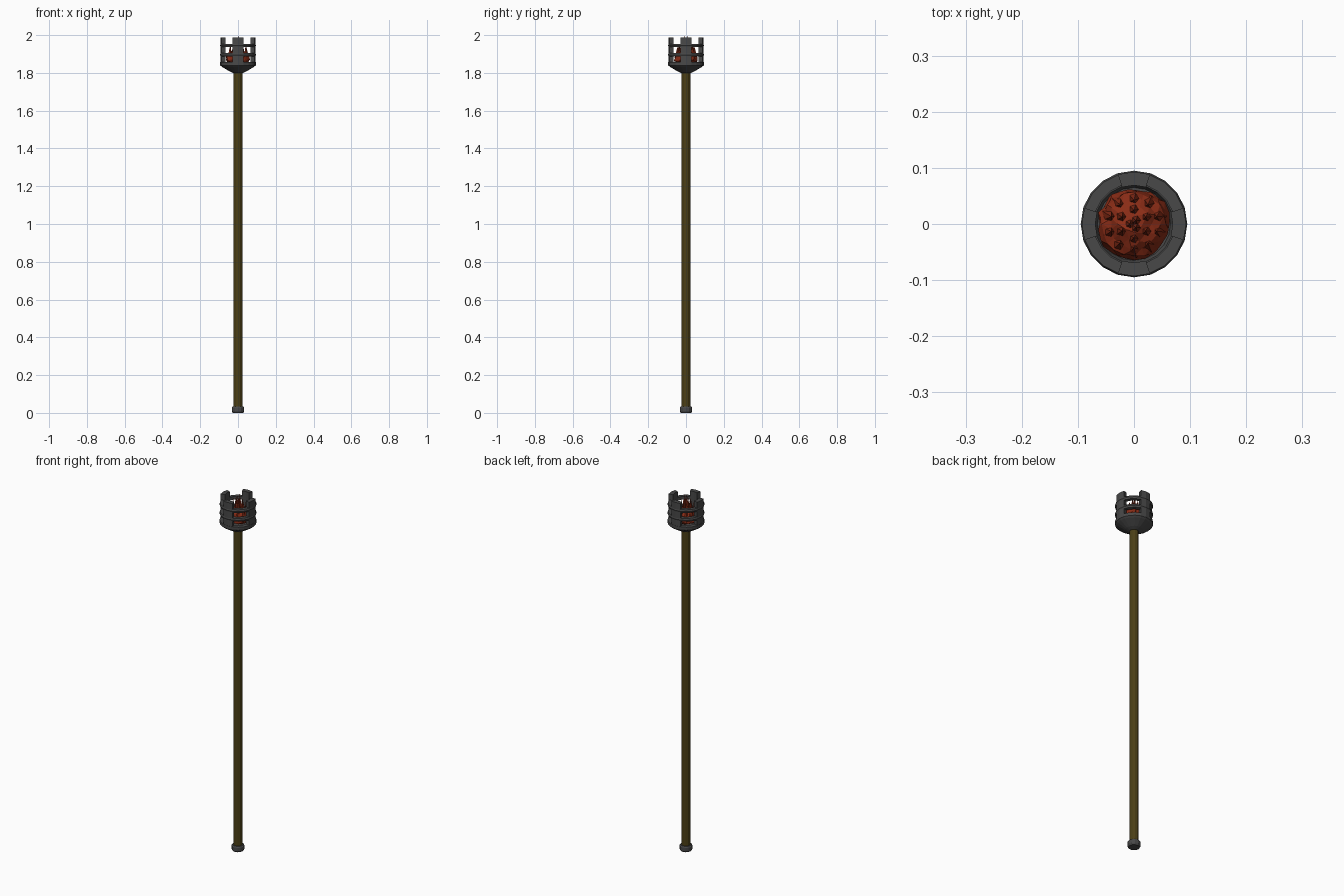
import bpy, bmesh, math, random
from mathutils import Vector

if "Cube" in bpy.data.objects:
    bpy.data.objects.remove(bpy.data.objects["Cube"])

random.seed(4)
SIDES = 20


def material(name, rgb):
    m = bpy.data.materials.new(name)
    m.diffuse_color = (*rgb, 1)
    m.use_nodes = True
    m.node_tree.nodes["Principled BSDF"].inputs["Base Color"].default_value = m.diffuse_color
    return m


wood = material("wood", (0.07, 0.05, 0.008))
iron = material("iron", (0.065, 0.065, 0.065))
ember = material("ember", (0.25, 0.025, 0.008))


def finish(name, bm, mat):
    bmesh.ops.recalc_face_normals(bm, faces=bm.faces)
    me = bpy.data.meshes.new(name)
    bm.to_mesh(me)
    bm.free()
    me.materials.append(mat)
    ob = bpy.data.objects.new(name, me)
    bpy.context.collection.objects.link(ob)
    return ob


def lathe(name, profile, mat, sides=SIDES, closed=False):
    """Revolve (radius, z) points; cap the ends, or close the profile into a ring."""
    bm = bmesh.new()
    rows = [[bm.verts.new((r * math.cos(math.tau * i / sides),
                           r * math.sin(math.tau * i / sides), z))
             for i in range(sides)] for r, z in profile]
    pairs = list(zip(rows, rows[1:] + rows[:1])) if closed else list(zip(rows, rows[1:]))
    for a, b in pairs:
        for i in range(sides):
            j = (i + 1) % sides
            bm.faces.new((a[i], a[j], b[j], b[i]))
    if not closed:
        bm.faces.new(rows[0])
        bm.faces.new(rows[-1])
    return finish(name, bm, mat)


def curved_bar(name, angle, r0, r1, z0, z1, half):
    """Upright bar following the rim's curve."""
    bm = bmesh.new()
    rows = []
    for k in (-1, 0, 1):
        t = angle + k * half
        rows.append([bm.verts.new((r * math.cos(t), r * math.sin(t), z))
                     for r, z in ((r0, z0), (r1, z0), (r1, z1), (r0, z1))])
    for a, b in zip(rows, rows[1:]):
        for i in range(4):
            j = (i + 1) % 4
            bm.faces.new((a[i], a[j], b[j], b[i]))
    bm.faces.new(rows[0])
    bm.faces.new(rows[-1])
    return finish(name, bm, iron)


# Pole and foot
lathe("pole", [(0.023, 0.01), (0.023, 1.815)], wood, 12)
lathe("foot_cap", [(0.028, 0), (0.033, 0.008), (0.033, 0.027), (0.029, 0.033)], iron, 12)

# Bowl under the basket
lathe("bowl", [(0.027, 1.8), (0.045, 1.808), (0.086, 1.833), (0.094, 1.84), (0.094, 1.857),
               (0.07, 1.857), (0.065, 1.842)], iron)

# Basket: two rings and four uprights
for i, z in enumerate((1.896, 1.945)):
    lathe(f"basket_ring_{i}", [(0.072, z - 0.009), (0.092, z - 0.009), (0.095, z),
                               (0.092, z + 0.009), (0.072, z + 0.009)], iron, closed=True)
for i in range(4):
    curved_bar(f"basket_bar_{i}", i * math.pi / 2, 0.069, 0.093, 1.845, 1.988, math.radians(18))

# Ember bed: lumpy faceted dome
bm = bmesh.new()
bmesh.ops.create_icosphere(bm, subdivisions=3, radius=1)
for v in bm.verts:
    k = random.uniform(0.9, 1.05)
    v.co = Vector((v.co.x * 0.065 * k, v.co.y * 0.065 * k,
                   1.868 + v.co.z * (0.06 if v.co.z > 0 else 0.022) * k))
finish("ember_bed", bm, ember)

# Flame tongues: pointed cones, taller toward the centre
bm = bmesh.new()
for count, radius, base, top in ((10, 0.047, 0.014, 1.946), (6, 0.027, 0.014, 1.972), (3, 0.008, 0.013, 1.994)):
    for i in range(count):
        a = math.tau * (i + 0.5) / count
        c, s = math.cos(a), math.sin(a)
        tip = bm.verts.new((radius * 0.9 * c, radius * 0.9 * s, top + random.uniform(-0.006, 0.006)))
        ring = [bm.verts.new((radius * c + base * math.cos(math.tau * k / 5),
                              radius * s + base * math.sin(math.tau * k / 5), 1.88))
                for k in range(5)]
        for k in range(5):
            bm.faces.new((ring[k], ring[(k + 1) % 5], tip))
        bm.faces.new(ring)
finish("flame_tongues", bm, ember)
